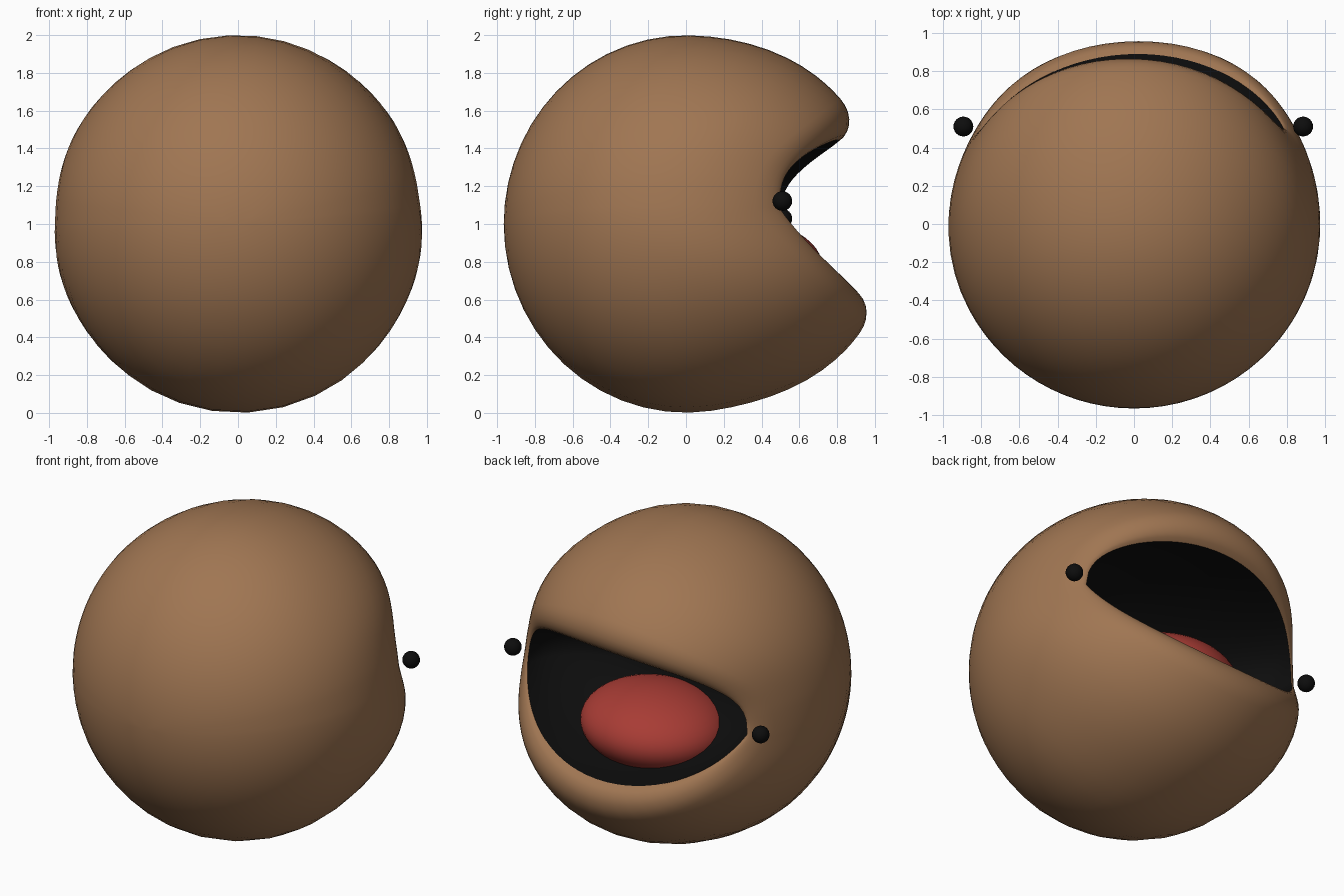
import bpy, bmesh, math
from mathutils import Vector, Matrix

if "Cube" in bpy.data.objects:
    bpy.data.objects.remove(bpy.data.objects["Cube"])

ROLL = Matrix.Translation((0, 0, 1)) @ Matrix.Rotation(math.radians(-3), 4, 'Y')
RADII = Vector((0.975, 0.965, 1.0))
N = 72


def mat(name, col):
    m = bpy.data.materials.new(name)
    m.diffuse_color = (*col, 1)
    m.use_nodes = True
    m.node_tree.nodes["Principled BSDF"].inputs["Base Color"].default_value = m.diffuse_color
    return m


BROWN = mat("brown skin", (0.35, 0.18, 0.085))
BLACK = mat("black", (0.004, 0.004, 0.004))
RED = mat("tongue red", (0.39, 0.045, 0.035))


def finish(bm, name, mats):
    bmesh.ops.recalc_face_normals(bm, faces=bm.faces)
    me = bpy.data.meshes.new(name)
    for f in bm.faces:
        f.smooth = True
    bm.to_mesh(me)
    bm.free()
    ob = bpy.data.objects.new(name, me)
    bpy.context.collection.objects.link(ob)
    for m in mats:
        me.materials.append(m)
    me.transform(ROLL)
    return ob


def rim_direction(u):
    """Direction of the mouth edge: flat lower lip, arched upper lip."""
    s = math.sin(u)
    x = 0.79 * math.cos(u)
    if s < 0:
        return Vector((x, 0.5 - 0.39 * s * -1 * -1, 0.04 + 0.40 * s)).normalized()
    return Vector((x, 0.5 + 0.32 * s ** 1.5, 0.04 + 0.41 * s ** 0.6)).normalized()


def skin_point(u, rim, theta, delta):
    """Point on the body at angle theta from +y, delta degrees behind the mouth edge."""
    w = Vector((rim.x, 0, rim.z)).normalized()
    d = w * math.sin(theta) + Vector((0, math.cos(theta), 0))
    r = 1 / math.sqrt(sum((d[i] / RADII[i]) ** 2 for i in range(3)))
    s2 = math.sin(u) ** 2
    top = 0.08 if math.sin(u) > 0 else 0.12
    if delta < 60:                                   # swollen lips
        r += (-0.01 + (top + 0.01) * s2) * (1 + math.cos(math.pi * delta / 60)) / 2
    if delta < 10:                                   # rounded lip edge
        r -= (0.03 + 0.10 * s2) * (1 - math.sqrt(1 - (1 - delta / 10) ** 2))
    return d * r


# Body: rings from the closed side, over the lips, into the mouth cavity
bm = bmesh.new()
us = [2 * math.pi * i / N for i in range(N)]
rims = [rim_direction(u) for u in us]
rings = []
for k in range(1, 15):
    ring = []
    for u, rim in zip(us, rims):
        tb = math.acos(rim.y)
        th = math.pi + (tb + math.radians(60) - math.pi) * k / 14
        ring.append(skin_point(u, rim, th, 60))
    rings.append(ring)
for delta in (54, 48, 42, 36, 30, 25, 20, 16, 13, 10, 8, 6, 4, 2.5, 1.2, 0.4, 0):
    rings.append([skin_point(u, r, math.acos(r.y) + math.radians(delta), delta)
                  for u, r in zip(us, rims)])
lip_index = len(rings) - 1
edge = rings[-1]
DEPTH = 0.05
for k in range(1, 12):
    t = k / 12 * math.pi / 2
    c, s = math.cos(t), math.sin(t)
    rings.append([Vector((p.x * c, p.y + (DEPTH - p.y) * s, 0.03 + (p.z - 0.03) * c))
                  for p in edge])
vr = [[bm.verts.new(p) for p in ring] for ring in rings]
for j in range(len(vr) - 1):
    for i in range(N):
        n = (i + 1) % N
        f = bm.faces.new((vr[j][i], vr[j][n], vr[j + 1][n], vr[j + 1][i]))
        f.material_index = 1 if j >= lip_index else 0
back = bm.verts.new((0, -RADII.y, 0))
throat = bm.verts.new((0, DEPTH, 0.03))
for i in range(N):
    n = (i + 1) % N
    bm.faces.new((back, vr[0][n], vr[0][i]))
    bm.faces.new((throat, vr[-1][i], vr[-1][n])).material_index = 1
# keep the lip edge crisp between skin and mouth
for e in bm.edges:
    if len({f.material_index for f in e.link_faces}) > 1:
        e.smooth = False
finish(bm, "body", [BROWN, BLACK])


def ball(name, loc, radii, material, seg):
    b = bmesh.new()
    m = Matrix.Translation(loc) @ Matrix.Diagonal((*radii, 1))
    bmesh.ops.create_uvsphere(b, u_segments=seg, v_segments=seg // 2, radius=1, matrix=m)
    return finish(b, name, [material])


# Tongue resting on the mouth floor
ball("tongue", (0, 0.30, -0.22), (0.45, 0.42, 0.24), RED, 48)

# Small eyes floating beside the mouth corners
for side, label in ((1, "right"), (-1, "left")):
    ball(label + "_eye", (side * 0.89, 0.51, 0.075), (0.052,) * 3, BLACK, 24)
